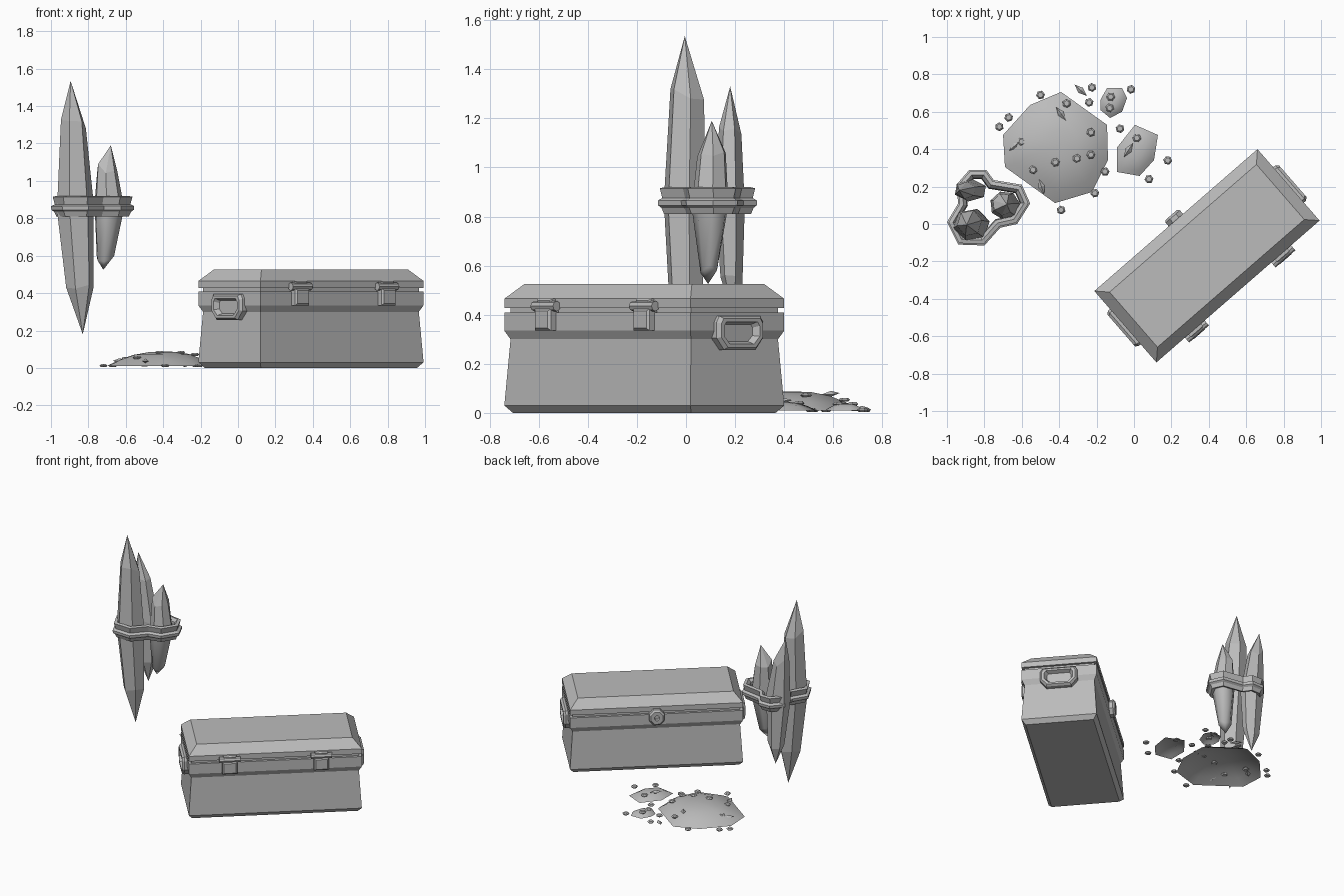
import bpy, bmesh, math, random
from mathutils import Matrix, Vector

random.seed(4)
cube = bpy.data.objects.get("Cube")
if cube:
    bpy.data.objects.remove(cube, do_unlink=True)

grey = bpy.data.materials.new("plain_grey")
grey.use_nodes = True
COLOR = (0.5, 0.5, 0.5, 1)
grey.diffuse_color = COLOR
grey.node_tree.nodes["Principled BSDF"].inputs["Base Color"].default_value = COLOR


def loft(name, rings, matrix=None, caps=True, closed=False, smooth=None):
    """Skin a list of rings; a ring with one point is a tip."""
    bm = bmesh.new()
    loops = [[bm.verts.new(p) for p in ring] for ring in rings]
    pairs = list(zip(loops, loops[1:]))
    if closed:
        pairs.append((loops[-1], loops[0]))
    for a, b in pairs:
        n = max(len(a), len(b))
        for i in range(n):
            j = (i + 1) % n
            if len(a) == 1:
                bm.faces.new((a[0], b[i], b[j]))
            elif len(b) == 1:
                bm.faces.new((a[i], a[j], b[0]))
            else:
                bm.faces.new((a[i], a[j], b[j], b[i]))
    if caps and not closed:
        for ring in (loops[0], loops[-1]):
            if len(ring) > 2:
                bm.faces.new(ring)
    bmesh.ops.recalc_face_normals(bm, faces=bm.faces)
    for f in bm.faces:
        f.smooth = bool(smooth and smooth(f))
    if matrix:
        bm.transform(matrix)
    mesh = bpy.data.meshes.new(name)
    bm.to_mesh(mesh)
    bm.free()
    mesh.materials.append(grey)
    obj = bpy.data.objects.new(name, mesh)
    bpy.context.collection.objects.link(obj)
    return obj


# ---- Chest, built along x then turned into place ----
CHEST = Matrix.Translation((0.39, -0.17, 0)) @ Matrix.Rotation(math.radians(41), 4, 'Z')
HALF_L, HALF_W = 0.578, 0.253


def rect(z, inset):
    a, b = HALF_L - inset, HALF_W - inset
    return [(-a, -b, z), (a, -b, z), (a, b, z), (-a, b, z)]


def box(name, u0, u1, v0, v1, z0, z1, bevel):
    """Plate whose outer face at v1 is chamfered."""
    def ring(v, s):
        return [(u0 + s, v, z0 + s), (u1 - s, v, z0 + s), (u1 - s, v, z1 - s), (u0 + s, v, z1 - s)]
    step = bevel if v0 > v1 else -bevel
    return loft(name, [ring(v0, 0), ring(v1 + step, 0), ring(v1, bevel)], CHEST)


loft("chest_body", [rect(*r) for r in (
    (0, 0.025), (0.03, 0), (0.30, 0.018), (0.335, 0), (0.408, 0))], CHEST)
loft("chest_lid", [rect(*r) for r in (
    (0.40, 0.018), (0.428, 0.018), (0.428, 0), (0.465, 0), (0.525, 0.058))], CHEST)

# Clasps on the long front side
for side, u in (("left", 0.306), ("right", -0.306)):
    box(f"{side}_clasp_plate", u - 0.05, u + 0.05, -0.24, -0.29, 0.335, 0.425, 0.01)
    box(f"{side}_clasp_tab", u - 0.045, u + 0.045, -0.24, -0.278, 0.42, 0.465, 0.008)
    barrel = [[(u + s, -0.267 + 0.021 * math.cos(k * math.tau / 8),
                0.435 + 0.021 * math.sin(k * math.tau / 8)) for k in range(8)]
              for s in (-0.07, 0.07)]
    loft(f"{side}_clasp_barrel", barrel, CHEST)

# Round lock with a recessed keyhole
loft("lock", [[(r * math.cos((k + 0.5) * math.tau / 8), v,
                0.395 + 1.1 * r * math.sin((k + 0.5) * math.tau / 8)) for k in range(8)]
              for v, r in ((0.24, 0.055), (0.278, 0.055), (0.29, 0.043), (0.29, 0.018), (0.272, 0.014))],
     CHEST)

# End handles: tapered frames around a recess
half = [(0.11, 0.07), (0.125, 0.045), (0.125, -0.02), (0.085, -0.068)]
outline = half + [(-v, z) for v, z in reversed(half)]
for side, sign in (("left", 1), ("right", -1)):
    frame = [[(sign * u, v * sv, 0.325 + z * sz) for v, z in outline]
             for u, sv, sz in ((0.55, 1, 1), (0.593, 1, 1), (0.608, 0.9, 0.85),
                               (0.608, 0.76, 0.66), (0.58, 0.64, 0.5))]
    loft(f"{side}_handle", frame, CHEST)


# ---- Crystal cluster ----
def crystal(name, sides, phase, bottom, rings, top, smooth=None):
    body = [[bottom]]
    for z, cx, cy, rx, ry in rings:
        ring = []
        for k in range(sides):
            a = phase + k * math.tau / sides
            ring.append((cx + rx * math.cos(a), cy + ry * math.sin(a),
                         z + random.uniform(-0.03, 0.03)))
        body.append(ring)
    loft(name, body + [[top]], smooth=smooth)


crystal("tall_crystal", 6, 0.2, (-0.83, 0, 0.18),
        [(0.45, -0.845, 0, 0.075, 0.07), (0.86, -0.87, -0.005, 0.1, 0.09),
         (1.3, -0.88, 0.005, 0.068, 0.072)], (-0.895, -0.005, 1.535))
crystal("middle_crystal", 6, 0.4, (-0.86, 0.19, 0.4),
        [(0.54, -0.86, 0.185, 0.06, 0.045), (0.87, -0.875, 0.18, 0.09, 0.06),
         (1.16, -0.9, 0.18, 0.055, 0.046)], (-0.935, 0.18, 1.33))
crystal("short_crystal", 7, 0.1, (-0.72, 0.09, 0.525),
        [(0.575, -0.71, 0.095, 0.048, 0.036), (0.86, -0.69, 0.1, 0.082, 0.077),
         (1.06, -0.7, 0.105, 0.056, 0.06)], (-0.68, 0.105, 1.19),
        smooth=lambda f: f.calc_center_median().z < 0.8)


# Band following the three lobes of the cluster
def inset(points, d):
    """Mitred inward offset of a clockwise outline."""
    result = []
    for i, p in enumerate(points):
        p = Vector(p)
        a = (p - Vector(points[i - 1])).normalized()
        b = (Vector(points[(i + 1) % len(points)]) - p).normalized()
        na, nb = Vector((a.y, -a.x)), Vector((b.y, -b.x))
        result.append(p + (na + nb) * d / (1 + na.dot(nb)))
    return result


lobes = [(-0.88, 0.29), (-0.79, 0.29), (-0.75, 0.235), (-0.6, 0.21), (-0.555, 0.11), (-0.625, 0),
         (-0.715, -0.02), (-0.8, -0.115), (-0.94, -0.11), (-1.0, 0.01), (-0.94, 0.11), (-0.95, 0.21)]
loft("crystal_band", [[(p.x, p.y, z) for p in inset(lobes, d)] for z, d in (
    (0.9, 0.045), (0.92, 0.028), (0.915, 0.008), (0.875, 0.018), (0.865, 0),
    (0.845, 0.002), (0.835, 0.015), (0.81, 0.025), (0.82, 0.05))], closed=True)

# ---- Rubble mounds ----
GROUND = 0.01
mounds = [
    ("large_mound", 0.078, (-0.38, 0.43),
     [(-0.39, 0.706), (-0.144, 0.53), (-0.139, 0.342), (-0.225, 0.171), (-0.422, 0.112),
      (-0.69, 0.305), (-0.7, 0.476), (-0.556, 0.636)]),
    ("side_mound", 0.035, (0.015, 0.39),
     [(0.005, 0.53), (0.128, 0.476), (0.107, 0.342), (0.03, 0.257), (-0.09, 0.278), (-0.09, 0.41)]),
    ("small_mound", 0.028, (-0.11, 0.65),
     [(-0.144, 0.727), (-0.064, 0.727), (-0.037, 0.674), (-0.064, 0.6), (-0.128, 0.567),
      (-0.18, 0.61), (-0.18, 0.663)]),
]
for name, height, (px, py), edge in mounds:
    rings = [[(px + (x - px) * t, py + (y - py) * t, GROUND + height * (1 - t ** 2.5))
              for x, y in edge] for t in (1, 0.8, 0.55, 0.3)]
    rings.append([(px, py, GROUND + height)])
    loft(name, rings, caps=False, smooth=lambda f: True)


def surface(x, y):
    """Height of the rubble at a point."""
    best = GROUND
    for _, height, (px, py), edge in mounds:
        radius = sum(math.dist((px, py), e) for e in edge) / len(edge)
        t = math.dist((x, y), (px, py)) / radius
        if t < 1:
            best = max(best, GROUND + height * (1 - t ** 2.5))
    return best


# Pebbles and shards, scattered on and around the mounds
pebbles = [(-0.5, 0.69), (-0.225, 0.73), (-0.24, 0.65), (-0.016, 0.72), (-0.075, 0.51), (-0.67, 0.57),
           (-0.72, 0.52), (0.18, 0.34), (0.08, 0.24), (-0.155, 0.28), (-0.21, 0.165), (-0.39, 0.075),
           (-0.36, 0.645), (-0.6, 0.44), (-0.23, 0.49), (-0.42, 0.33), (-0.305, 0.35), (-0.23, 0.37),
           (-0.54, 0.29), (0.015, 0.46), (-0.125, 0.68), (-0.13, 0.62)]
for i, (x, y) in enumerate(pebbles):
    z = surface(x, y)
    turn = random.uniform(0, 1)
    loft(f"pebble_{i + 1}", [[(x + r * math.cos(turn + k * math.tau / 6),
                               y + r * math.sin(turn + k * math.tau / 6), z + dz) for k in range(6)]
                             for dz, r in ((-0.006, 0.016), (0.002, 0.024), (0.01, 0.015))])

shards = [(-0.635, 0.42, 0.7), (-0.39, 0.59, 2.2), (-0.495, 0.2, 1.9), (-0.03, 0.395, 1.0), (-0.285, 0.715, 2.4)]
for i, (x, y, turn) in enumerate(shards):
    place = Matrix.Translation((x, y, surface(x, y) + 0.005)) @ Matrix.Rotation(turn, 4, 'Z')
    middle = [(0, -0.018, 0), (0, 0, -0.01), (0, 0.018, 0), (0, 0, 0.014)]
    loft(f"shard_{i + 1}", [[(-0.045, 0, 0)], middle, [(0.045, 0, 0.005)]], place)
